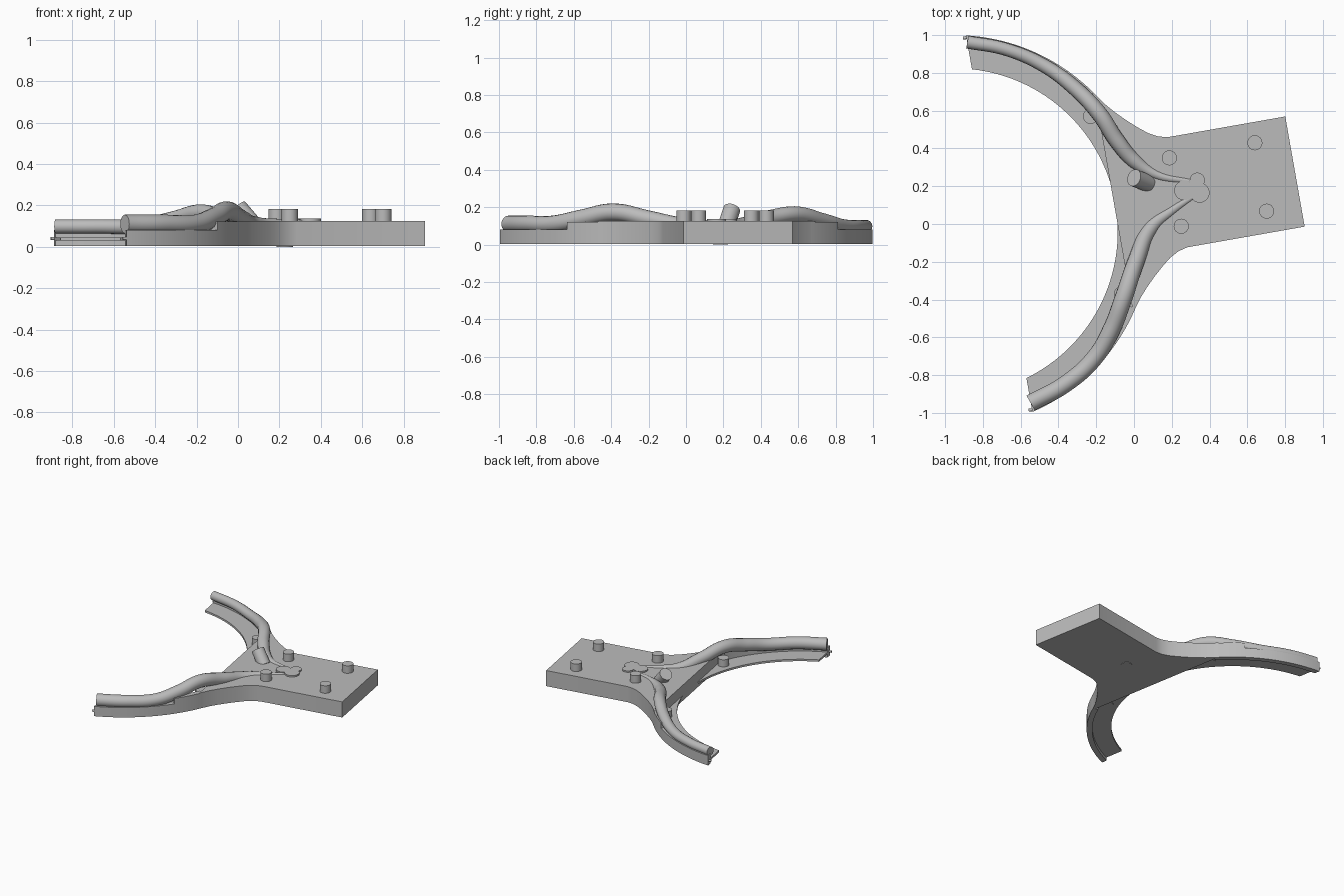
import bpy, bmesh, math
from mathutils import Vector, Matrix

if "Cube" in bpy.data.objects:
    bpy.data.objects.remove(bpy.data.objects["Cube"])

grey = bpy.data.materials.new("plain_grey")
grey.diffuse_color = (0.5, 0.5, 0.5, 1)
grey.use_nodes = True
grey.node_tree.nodes["Principled BSDF"].inputs["Base Color"].default_value = grey.diffuse_color

# Local frame: centre of the arc, symmetry axis turned 10 degrees
FRAME = Matrix.Translation((-0.95, -0.04, 0)) @ Matrix.Rotation(math.radians(10), 4, 'Z')
R_IN, R_OUT, CUT, BASE, TOP = 0.864, 1.04, 0.24, 0.004, 0.125


def finish(name, mesh, smooth=False):
    mesh.materials.clear()
    mesh.materials.append(grey)
    ob = bpy.data.objects.new(name, mesh)
    bpy.context.collection.objects.link(ob)
    if smooth:
        bpy.ops.object.select_all(action='DESELECT')
        ob.select_set(True)
        bpy.context.view_layer.objects.active = ob
        bpy.ops.object.shade_smooth_by_angle(angle=math.radians(35))
    return ob


def prism(name, pts, z0, z1):
    """Extrude a local-frame outline from z0 to z1."""
    bm = bmesh.new()
    face = bm.faces.new([bm.verts.new(FRAME @ Vector((u, v, z0))) for u, v in pts])
    ext = bmesh.ops.extrude_face_region(bm, geom=[face])
    bmesh.ops.translate(bm, vec=(0, 0, z1 - z0),
                        verts=[g for g in ext["geom"] if isinstance(g, bmesh.types.BMVert)])
    bmesh.ops.recalc_face_normals(bm, faces=bm.faces)
    mesh = bpy.data.meshes.new(name)
    bm.to_mesh(mesh)
    bm.free()
    return finish(name, mesh, True)


def rod(name, a, b, r, sides=32):
    """Capped cylinder between two points."""
    a, b = Vector(a), Vector(b)
    bm = bmesh.new()
    m = Matrix.Translation((a + b) / 2) @ (b - a).to_track_quat('Z', 'Y').to_matrix().to_4x4()
    bmesh.ops.create_cone(bm, cap_ends=True, segments=sides, radius1=r, radius2=r,
                          depth=(b - a).length, matrix=m)
    mesh = bpy.data.meshes.new(name)
    bm.to_mesh(mesh)
    bm.free()
    return finish(name, mesh, True)


def tube(name, pts):
    """Tapered tube through (x, y, z, radius) points."""
    cu = bpy.data.curves.new(name + "_path", 'CURVE')
    cu.dimensions = '3D'
    cu.bevel_depth, cu.bevel_resolution, cu.resolution_u = 1.0, 6, 10
    cu.use_fill_caps = True
    sp = cu.splines.new('BEZIER')
    sp.bezier_points.add(len(pts) - 1)
    for p, (x, y, z, r) in zip(sp.bezier_points, pts):
        p.co, p.radius = (x, y, z), r
        p.handle_left_type = p.handle_right_type = 'AUTO'
    tmp = bpy.data.objects.new(name + "_path", cu)
    bpy.context.collection.objects.link(tmp)
    bpy.context.view_layer.update()
    dg = bpy.context.evaluated_depsgraph_get()
    mesh = bpy.data.meshes.new_from_object(tmp.evaluated_get(dg))
    bpy.data.objects.remove(tmp)
    return finish(name, mesh, True)


def arc(r, a0, a1, n=32):
    return [(r * math.cos(math.radians(a0 + (a1 - a0) * i / n)),
             r * math.sin(math.radians(a0 + (a1 - a0) * i / n))) for i in range(n + 1)]


def end_angle(r):
    return math.degrees(math.acos(CUT / r))


# Hub block with flared shoulders
shoulder = arc(R_OUT, 34.5, 33, 2) + [(0.91, 0.515), (0.95, 0.47), (1.0, 0.42), (1.05, 0.375),
                                     (1.1, 0.335), (1.15, 0.308), (1.2, 0.296)]
half = [(0.857, 0.589)] + shoulder + [(1.83, 0.296)]
prism("hub_block", half + [(u, -v) for u, v in reversed(half)], BASE, TOP)

# Arms: thin inner ledge, outer wall and pegs, mirrored across the axis
for side, s in (("far", 1), ("near", -1)):
    def flip(pts):
        return [(u, s * v) for u, v in pts]
    ledge = arc(R_IN, 0, end_angle(R_IN)) + arc(1.02, end_angle(1.02), 32.8)
    prism(side + "_ledge", flip(ledge), 0.03, 0.045)
    for part, a0, a1, h in (("wall_root", 33, 45, 0.122), ("wall", 45, None, 0.08)):
        outer = arc(R_OUT, a0, a1 or end_angle(R_OUT))
        inner = arc(1.0, a1 or end_angle(1.0), a0)
        prism(side + "_arm_" + part, flip(outer + inner), BASE, h)
    p = FRAME @ Vector((0.815, s * 0.476, 0))
    rod(side + "_ledge_peg", (p.x, p.y, 0.025), (p.x, p.y, 0.10), 0.04, 16)
    # small pin at the arm end
    rod(side + "_end_pin", FRAME @ Vector((0.25, s * 1.0, 0.04)),
        FRAME @ Vector((0.222, s * 1.0, 0.04)), 0.008, 12)

# Tubes running along the arms, over a hump and into the hub
tube("near_tube", [(-0.547, -0.948, 0.11, 0.045), (-0.36, -0.845, 0.11, 0.045),
                   (-0.21, -0.71, 0.11, 0.045), (-0.12, -0.56, 0.14, 0.047),
                   (-0.055, -0.39, 0.173, 0.047), (0.01, -0.2, 0.137, 0.045),
                   (0.09, -0.02, 0.105, 0.04), (0.2, 0.07, 0.11, 0.025),
                   (0.32, 0.15, 0.115, 0.015)])
tube("far_tube", [(-0.882, 0.963, 0.098, 0.034), (-0.68, 0.925, 0.098, 0.034),
                  (-0.48, 0.84, 0.1, 0.036), (-0.32, 0.725, 0.13, 0.04),
                  (-0.185, 0.585, 0.162, 0.043), (-0.09, 0.44, 0.14, 0.043),
                  (0.0, 0.335, 0.115, 0.04), (0.12, 0.26, 0.11, 0.025),
                  (0.3, 0.225, 0.115, 0.015)])

# Pegs on the hub
for i, (x, y) in enumerate([(0.187, 0.35), (0.25, -0.012), (0.64, 0.43), (0.702, 0.068)]):
    rod(f"hub_peg_{i + 1}", (x, y, 0.1), (x, y, 0.183), 0.04, 16)

# Overlapping flat discs, tilted post and underside tab
for i, (x, y, r) in enumerate([(0.265, 0.178, 0.052), (0.348, 0.165, 0.052), (0.335, 0.232, 0.04)]):
    rod(f"flat_disc_{i + 1}", (x, y, 0.11), (x, y, 0.136), r)
rod("tilted_post", (0.075, 0.215, 0.1), (0.0, 0.245, 0.188), 0.046)
rod("underside_tab", (0.225, 0.185, 0), (0.225, 0.185, 0.02), 0.04)
